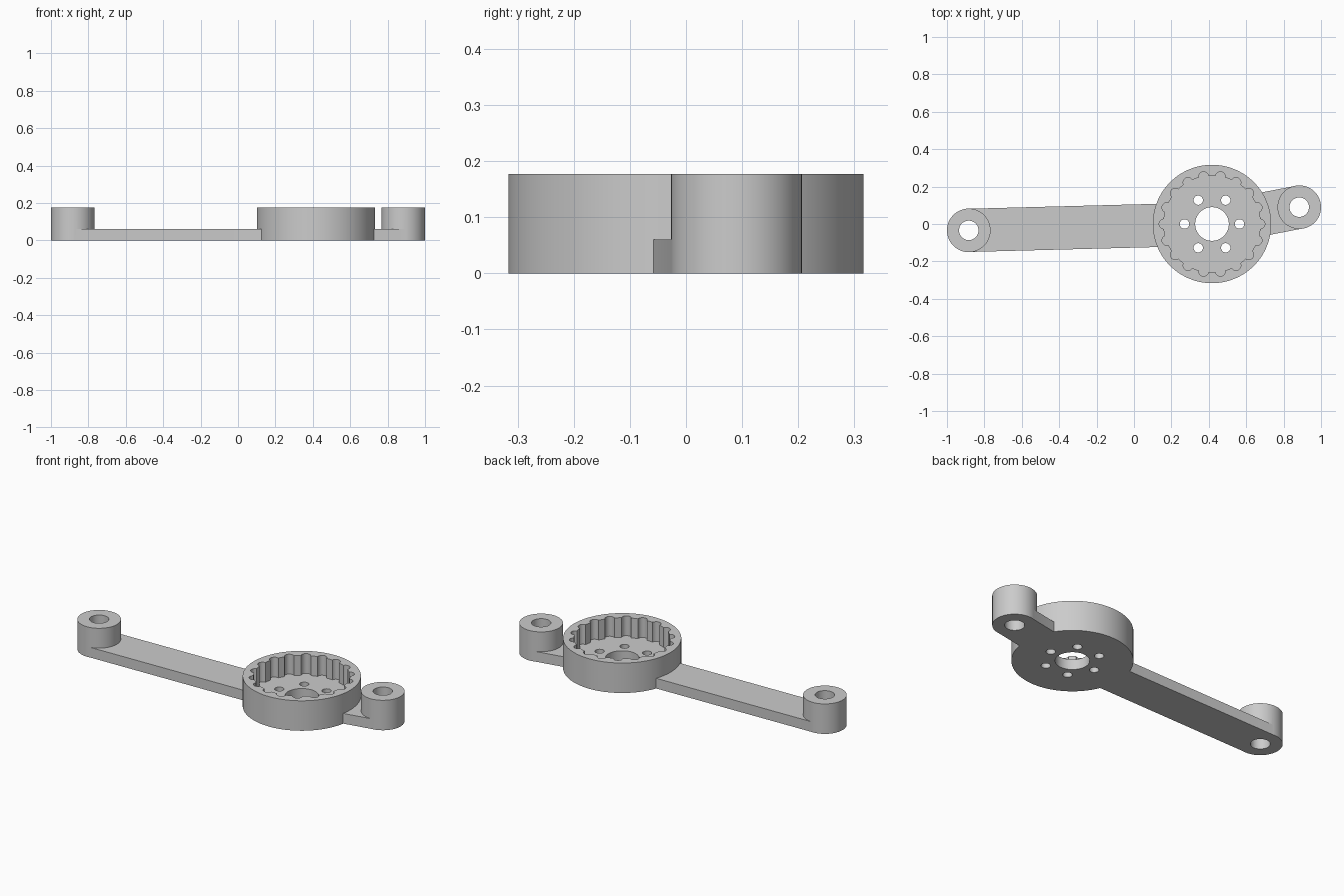
import bpy
import bmesh
from math import sin, cos, pi, radians
from mathutils import Vector

if "Cube" in bpy.data.objects:
    bpy.data.objects.remove(bpy.data.objects["Cube"])

HUB = Vector((0.417, 0.0))
HUB_R = 0.3165
LEFT_POST = Vector((0.8835, 0.09))
RIGHT_POST = Vector((-0.8835, -0.034))
POST_R = 0.1165
HEIGHT = 0.177
PLATE = 0.06

grey = bpy.data.materials.new("grey plastic")
grey.use_nodes = True
colour = (0.6, 0.6, 0.6, 1.0)
grey.diffuse_color = colour
grey.node_tree.nodes["Principled BSDF"].inputs["Base Color"].default_value = colour


def prism(name, outline, z0, z1):
    """Extrude a counter-clockwise outline from z0 to z1."""
    bm = bmesh.new()
    low = [bm.verts.new((p[0], p[1], z0)) for p in outline]
    high = [bm.verts.new((p[0], p[1], z1)) for p in outline]
    bm.faces.new(low[::-1])
    bm.faces.new(high)
    n = len(low)
    for i in range(n):
        j = (i + 1) % n
        bm.faces.new((low[i], low[j], high[j], high[i]))
    mesh = bpy.data.meshes.new(name)
    bm.to_mesh(mesh)
    bm.free()
    mesh.materials.append(grey)
    obj = bpy.data.objects.new(name, mesh)
    bpy.context.collection.objects.link(obj)
    return obj


def polar(centre, radius, angle):
    return centre + Vector((cos(angle), sin(angle))) * radius


def circle(centre, radius, sides):
    return [polar(centre, radius, 2 * pi * i / sides) for i in range(sides)]


def arm_outline(post):
    """Straight bar from inside the hub wall to the post centre."""
    along = (post - HUB).normalized()
    side = Vector((-along.y, along.x)) * (POST_R - 0.001)
    start = HUB + along * 0.285
    return [start - side, post - side, post + side, start + side]


def combine(target, tool, operation):
    mod = target.modifiers.new("combine", 'BOOLEAN')
    mod.operation = operation
    mod.solver = 'EXACT'
    mod.object = tool
    tool.hide_render = True
    bpy.context.view_layer.objects.active = target
    bpy.ops.object.modifier_apply(modifier=mod.name)
    bpy.data.objects.remove(tool)


# Hub, arms and end posts form one solid part
body = prism("lever_arm_with_hub", circle(HUB, HUB_R, 128), 0, HEIGHT)
for side, post in (("left", LEFT_POST), ("right", RIGHT_POST)):
    combine(body, prism(side + "_arm", arm_outline(post), 0, PLATE), 'UNION')
    combine(body, prism(side + "_post", circle(post, POST_R, 64), 0, HEIGHT), 'UNION')

# Pocket with rounded notches around its wall
NOTCHES, POCKET_R, NOTCH_R = 18, 0.257, 0.026
pocket = []
for i in range(NOTCHES):
    a = 2 * pi * i / NOTCHES
    middle = polar(HUB, POCKET_R, a)
    pocket += [polar(middle, NOTCH_R, a + radians(t)) for t in range(-90, 91, 18)]
    pocket.append(polar(HUB, POCKET_R + 0.001, a + pi / NOTCHES))
combine(body, prism("pocket_cutter", pocket, PLATE, 0.3), 'DIFFERENCE')

# Through holes: posts, hub centre and the ring of screw holes
holes = [(LEFT_POST, 0.052, 48), (RIGHT_POST, 0.052, 48), (HUB, 0.09, 64)]
holes += [(polar(HUB, 0.147, k * pi / 3), 0.025, 32) for k in range(6)]
for centre, radius, sides in holes:
    cutter = prism("hole_cutter", circle(centre, radius, sides), -0.1, 0.3)
    combine(body, cutter, 'DIFFERENCE')

# Smooth round walls, sharp rims
bpy.ops.object.select_all(action='DESELECT')
body.select_set(True)
bpy.context.view_layer.objects.active = body
bpy.ops.object.shade_smooth_by_angle(angle=radians(30))
